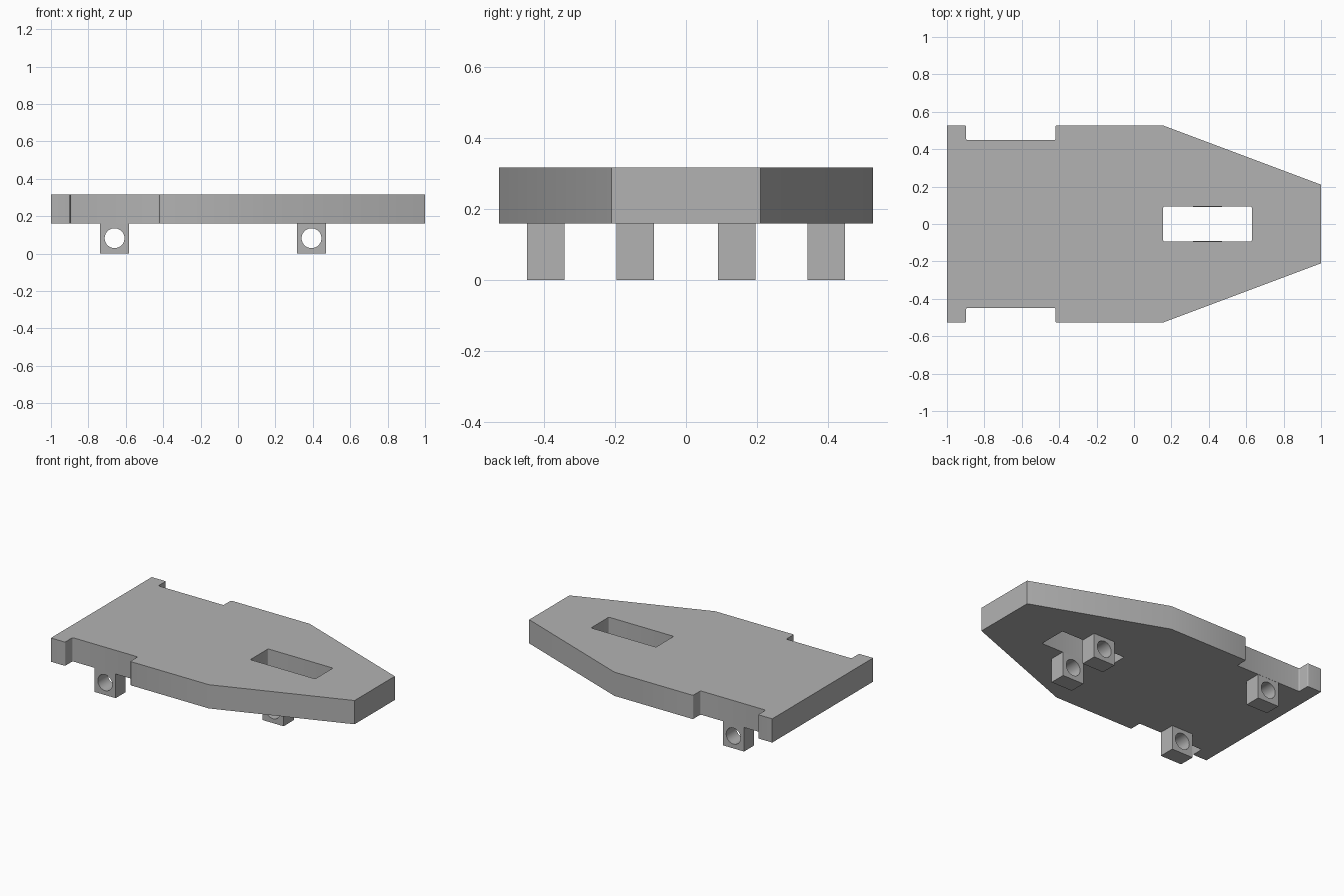
import bpy, bmesh, math

cube = bpy.data.objects.get("Cube")
if cube:
    bpy.data.objects.remove(cube, do_unlink=True)

grey = bpy.data.materials.new("plain grey")
grey.use_nodes = True
colour = (0.45, 0.45, 0.45, 1)
grey.diffuse_color = colour
grey.node_tree.nodes["Principled BSDF"].inputs["Base Color"].default_value = colour


def prism(name, outline, z0, z1, rounded=lambda co: False, radius=0.01):
    """Extrude an outline upward, rounding the chosen upright edges."""
    bm = bmesh.new()
    base = bm.faces.new([bm.verts.new((x, y, z0)) for x, y in outline])
    grown = bmesh.ops.extrude_face_region(bm, geom=[base])["geom"]
    bmesh.ops.translate(bm, vec=(0, 0, z1 - z0),
                        verts=[v for v in grown if isinstance(v, bmesh.types.BMVert)])
    uprights = [e for e in bm.edges
                if abs(e.verts[0].co.z - e.verts[1].co.z) > 0.01 and rounded(e.verts[0].co)]
    if uprights:
        bmesh.ops.bevel(bm, geom=uprights, offset=radius, segments=4,
                        profile=0.5, affect='EDGES')
    bmesh.ops.recalc_face_normals(bm, faces=bm.faces)
    mesh = bpy.data.meshes.new(name)
    bm.to_mesh(mesh)
    bm.free()
    mesh.materials.append(grey)
    obj = bpy.data.objects.new(name, mesh)
    bpy.context.collection.objects.link(obj)
    return obj


def box_outline(x0, x1, y0, y1):
    return [(x0, y0), (x1, y0), (x1, y1), (x0, y1)]


def cut(obj, cutter):
    """Subtract the cutter, apply, shade and discard the cutter."""
    cutter.hide_render = True
    mod = obj.modifiers.new("opening", 'BOOLEAN')
    mod.operation = 'DIFFERENCE'
    mod.solver = 'EXACT'
    mod.object = cutter
    bpy.ops.object.select_all(action='DESELECT')
    bpy.context.view_layer.objects.active = obj
    obj.select_set(True)
    bpy.ops.object.modifier_apply(modifier=mod.name)
    bpy.ops.object.shade_smooth_by_angle(angle=math.radians(30))
    bpy.data.objects.remove(cutter, do_unlink=True)


BOTTOM, TOP = 0.16, 0.317

# Tapered deck with a shallow notch along each side
half = [(1, 0.21), (0.155, 0.527), (-0.42, 0.527), (-0.42, 0.448),
        (-0.897, 0.448), (-0.897, 0.527), (-1, 0.527)]
outline = half + [(x, -y) for x, y in reversed(half)]
deck = prism("deck", outline, BOTTOM, TOP,
             rounded=lambda co: -0.95 < co.x < -0.4, radius=0.008)

# Slot through the nose
slot = prism("slot_cutter", box_outline(0.155, 0.63, -0.093, 0.093),
             BOTTOM - 0.1, TOP + 0.1, rounded=lambda co: True, radius=0.008)
cut(deck, slot)

# Axle lugs, each drilled sideways
for end, x, inner, outer in (("front", 0.393, 0.09, 0.196), ("rear", -0.66, 0.342, 0.447)):
    for side, s in (("left", 1), ("right", -1)):
        y0, y1 = sorted((s * inner, s * outer))
        lug = prism(f"{end}_{side}_axle_lug",
                    box_outline(x - 0.078, x + 0.078, y0, y1), 0, BOTTOM)
        bpy.ops.mesh.primitive_cylinder_add(
            vertices=48, radius=0.053, depth=0.3,
            location=(x, (y0 + y1) / 2, 0.082), rotation=(math.pi / 2, 0, 0))
        drill = bpy.context.object
        drill.data.materials.append(grey)
        cut(lug, drill)
